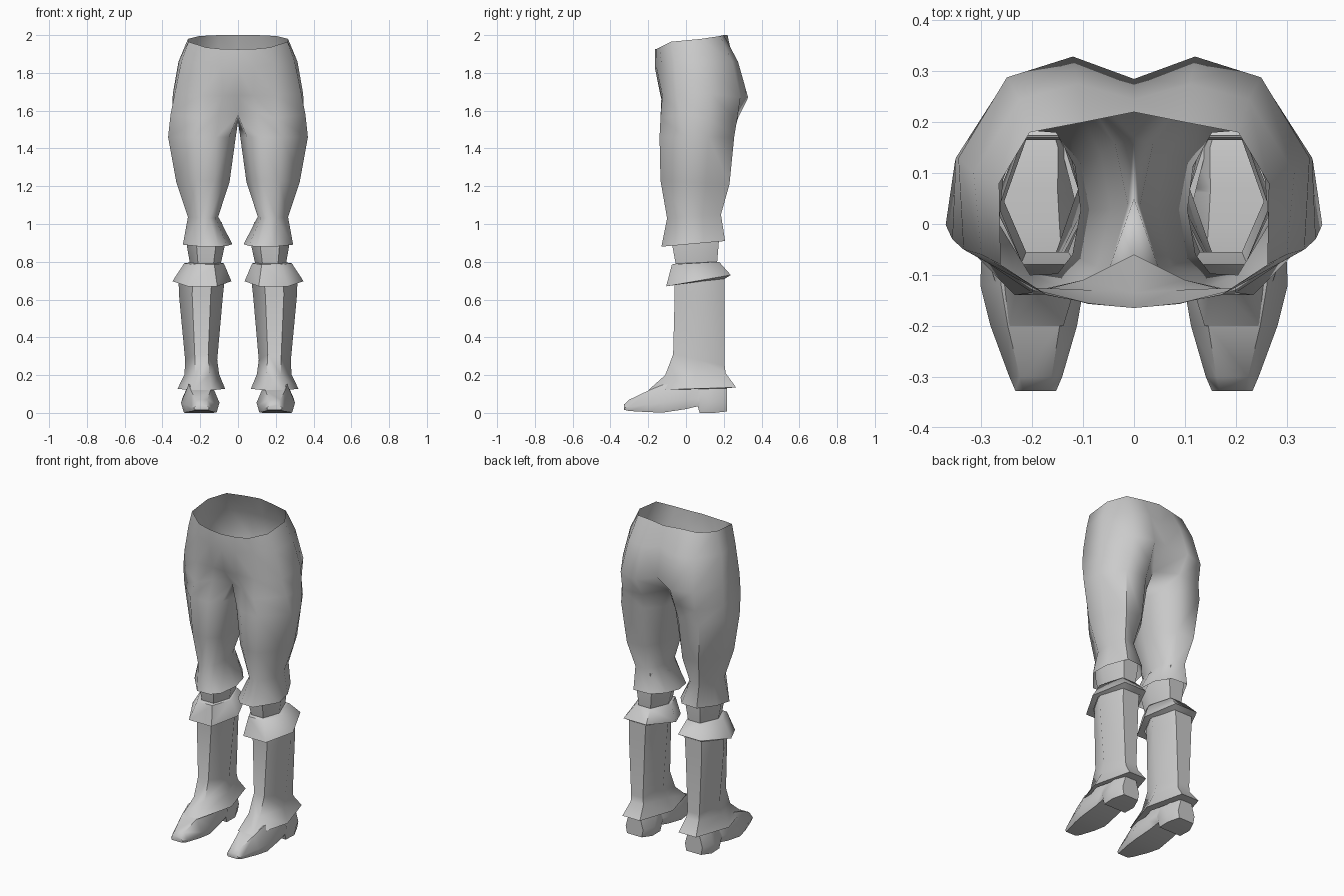
import bpy, bmesh, math

grey = bpy.data.materials.new("light grey")
grey.diffuse_color = (0.6, 0.6, 0.6, 1)


def finish(name, bm, angle=60):
    """Make a mirrored, smooth shaded object from a right-hand half."""
    bmesh.ops.recalc_face_normals(bm, faces=bm.faces)
    mesh = bpy.data.meshes.new(name)
    bm.to_mesh(mesh)
    bm.free()
    mesh.materials.append(grey)
    ob = bpy.data.objects.new(name, mesh)
    bpy.context.collection.objects.link(ob)
    mod = ob.modifiers.new("mirror", 'MIRROR')
    mod.use_clip = True
    mod.merge_threshold = 0.0005
    bpy.ops.object.select_all(action='DESELECT')
    ob.select_set(True)
    bpy.context.view_layer.objects.active = ob
    bpy.ops.object.shade_smooth_by_angle(angle=math.radians(angle))
    return ob


def bridge(bm, a, b, closed=True):
    n = len(a)
    for i in range(n if closed else n - 1):
        j = (i + 1) % n
        bm.faces.new((a[i], a[j], b[j], b[i]))


def ring(bm, profile, xi, xo, yf, yb, zf, zb):
    """Place a unit profile between inner/outer x and front/back y, tilted in z."""
    return [bm.verts.new((xi + (xo - xi) * u, yf + (yb - yf) * v, zf + (zb - zf) * v))
            for u, v in profile]


def tube(name, profile, sizes):
    bm = bmesh.new()
    rings = [ring(bm, profile, *s) for s in sizes]
    for a, b in zip(rings, rings[1:]):
        bridge(bm, a, b)
    return finish(name, bm)


# Trousers: open half rings round the hips, from front centre to back centre
hips = [
    [(0, -.165, 1.925), (.09, -.155, 1.927), (.17, -.14, 1.935), (.262, -.08, 1.965),
     (.265, .08, 1.98), (.205, .18, 1.995), (.1, .2, 2), (0, .22, 2)],
    [(0, -.165, 1.83), (.09, -.157, 1.83), (.19, -.13, 1.85), (.3, -.06, 1.86),
     (.315, .1, 1.86), (.225, .245, 1.86), (.11, .275, 1.86), (0, .245, 1.88)],
    [(0, -.135, 1.68), (.08, -.13, 1.68), (.2, -.125, 1.68), (.335, -.05, 1.69),
     (.345, .13, 1.69), (.25, .288, 1.67), (.12, .329, 1.67), (0, .285, 1.7)],
    [(0, -.06, 1.58), (.1, -.11, 1.59), (.2, -.135, 1.56), (.357, -.03, 1.58),
     (.35, .13, 1.56), (.25, .27, 1.55), (.11, .275, 1.56), (0, .17, 1.58)],
]
thigh = [(.1, .14), (.28, .01), (.62, 0), (1, .35), (.95, .66), (.72, 1), (.3, .98),
         (.07, .75), (0, .45)]
bm = bmesh.new()
rows = [[bm.verts.new(p) for p in r] for r in hips]
for a, b in zip(rows, rows[1:]):
    bridge(bm, a, b, closed=False)
# Crotch point closes the last hip row into the leg opening
prev = rows[-1] + [bm.verts.new((0, .05, 1.54))]
for s in [(.012, .37, -.14, .255, 1.46, 1.46), (.045, .327, -.135, .23, 1.23, 1.21),
          (.105, .265, -.1, .185, 1.03, 1.05), (.03, .292, -.13, .207, .88, .91)]:
    r = ring(bm, thigh, *s)
    bridge(bm, prev, r)
    prev = r
finish("trousers", bm)

# Six-sided lower leg parts
hexa = [(0, .45), (.24, 0), (.74, 0), (1, .45), (.74, 1), (.24, 1)]
tube("knee_band", hexa, [(.085, .265, -.08, .17, 1.0, 1.02), (.065, .275, -.075, .175, .9, .92),
                         (.09, .255, -.055, .165, .79, .8)])
tube("boot_cuff", hexa, [(.09, .255, -.055, .165, .79, .8), (.075, .285, -.075, .175, .785, .8),
                         (.035, .347, -.105, .237, .67, .73), (.07, .315, -.06, .205, .68, .71)])
flare = [(0, .5), (.28, 0), (.7, 0), (1, .5), (.74, 1), (.26, 1)]
tube("boot_shaft", flare, [(.07, .315, -.06, .205, .7, .72), (.08, .312, -.06, .205, .62, .62),
                           (.11, .28, -.068, .205, .31, .25), (.1, .283, -.11, .21, .2, .21),
                           (.068, .32, -.2, .265, .12, .135), (.11, .295, -.17, .21, .12, .13)])

# Shoe: sections from heel to toe (y, bottom, top, centre x, half width)
bm = bmesh.new()
secs = [(.217, .008, .14, .205, .06), (.15, .006, .16, .205, .093), (.072, .004, .16, .204, .09),
        (.062, .035, .16, .204, .09), (0, .02, .16, .203, .094), (-.12, .002, .15, .2, .102),
        (-.2, .004, .118, .197, .085), (-.3, .01, .07, .193, .052), (-.328, .016, .045, .193, .04)]
shape = [(-.85, 0), (-1, .35), (-.6, 1), (.6, 1), (1, .35), (.85, 0)]
rows = [[bm.verts.new((cx + w * u, y, zb + (zt - zb) * v)) for u, v in shape]
        for y, zb, zt, cx, w in secs]
for a, b in zip(rows, rows[1:]):
    bridge(bm, a, b)
bm.faces.new(rows[0])
bm.faces.new(rows[-1])
for v in rows[1][:1] + rows[1][-1:] + rows[2][:1] + rows[2][-1:]:
    v.co.z = 0
finish("shoe", bm, 50)
